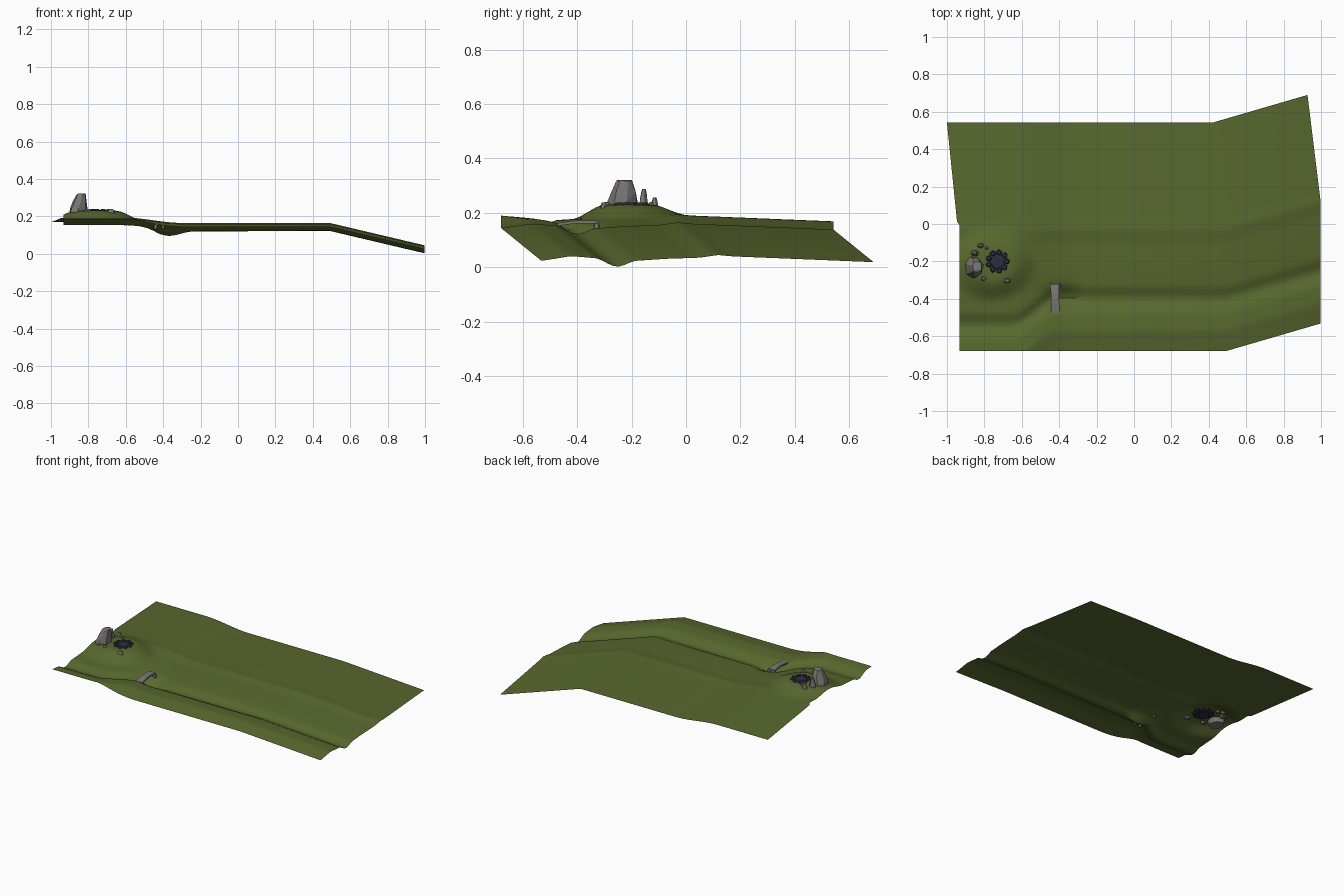
import bpy, bmesh, math, random
from mathutils import Vector

if "Cube" in bpy.data.objects:
    bpy.data.objects.remove(bpy.data.objects["Cube"])

random.seed(4)


def material(name, rgb):
    m = bpy.data.materials.new(name)
    m.diffuse_color = (*rgb, 1)
    m.use_nodes = True
    m.node_tree.nodes["Principled BSDF"].inputs["Base Color"].default_value = m.diffuse_color
    return m


GRASS = material("grass green", (0.098, 0.138, 0.027))
STONE = material("rock grey", (0.19, 0.185, 0.17))
SLAB = material("slab grey", (0.20, 0.19, 0.175))
DARK = material("dark slate", (0.028, 0.027, 0.05))


def finish(name, bm, mat, smooth=None):
    me = bpy.data.meshes.new(name)
    bm.to_mesh(me)
    bm.free()
    ob = bpy.data.objects.new(name, me)
    bpy.context.collection.objects.link(ob)
    me.materials.append(mat)
    if smooth:
        bpy.context.view_layer.objects.active = ob
        ob.select_set(True)
        bpy.ops.object.shade_smooth_by_angle(angle=math.radians(smooth))
        ob.select_set(False)
    return ob


def step(a, b, v):
    t = min(1, max(0, (v - a) / (b - a)))
    return t * t * (3 - 2 * t)


# ---- terrain: cross-section swept along x, bent down at the right end ----
PROFILE = [(-0.70, 0.141), (-0.65, 0.148), (-0.57, 0.161), (-0.47, 0.152), (-0.42, 0.125),
           (-0.39, 0.122), (-0.34, 0.143), (-0.22, 0.151), (-0.10, 0.155), (-0.03, 0.165),
           (0.02, 0.160), (0.56, 0.138)]


def section(y):
    y = min(max(y, -0.70), 0.559)
    for (a, za), (b, zb) in zip(PROFILE, PROFILE[1:]):
        if y <= b:
            return za + (zb - za) * (y - a) / (b - a)


def height(x, y):
    # stream bends towards the front on the left, where the ground is higher
    shift = 0.14 * (1 - step(-0.66, -0.40, x)) * (1 - step(-0.42, 0.02, y))
    z = section(y + shift) + 0.03 * (1 - step(-0.62, -0.30, x))
    # pool beneath the slab bridge
    z -= 0.032 * math.exp(-((x + 0.38) / 0.09) ** 2 - ((y + 0.385) / 0.05) ** 2)
    # flat-topped knoll carrying the rocks
    d = math.hypot((x + 0.76) / 0.12, (y + 0.21) / 0.10)
    k = 1 - step(0.85, 2.1, d)
    return z * (1 - k) + 0.23 * k


bm = bmesh.new()
NY, NX = 60, 44
rows = []
for j in range(NY + 1):
    y = -0.68 + 1.222 * j / NY
    left = -0.932 if y < 0 else -0.945 - 0.055 * y / 0.542
    bend = 0.49 - 0.07 * max(0, y + 0.03) / 0.57
    row = []
    for i in range(NX + 1):
        x = left + (-0.25 - left) * i / NX
        row.append(bm.verts.new((x, y, height(x, y))))
    row.append(bm.verts.new((bend, y, section(y))))
    row.append(bm.verts.new((bend + 0.508, y + 0.148, section(y) - 0.12)))
    rows.append(row)
for a, b in zip(rows, rows[1:]):
    for i in range(len(a) - 1):
        bm.faces.new((a[i], a[i + 1], b[i + 1], b[i]))
finish("hillside", bm, GRASS, 30)


# ---- rocks: convex hulls of jittered, tapering rings ----
def rock(bm, x, y, z0, z1, rx, ry, lean=(0, 0), taper=0.55, sides=7):
    pts = []
    for t, s in ((0, 0.92), (0.3, 1.0), (0.68, (1 + taper) / 2), (1, taper)):
        for k in range(sides):
            a = math.tau * (k + 0.5 * t + random.uniform(-0.2, 0.2)) / sides
            r = s * random.uniform(0.85, 1.05)
            h = z0 + (z1 - z0) * min(1, max(0, t + random.uniform(-0.06, 0.04)))
            pts.append(bm.verts.new((x + lean[0] * t + rx * r * math.cos(a),
                                     y + lean[1] * t + ry * r * math.sin(a), h)))
    out = bmesh.ops.convex_hull(bm, input=pts)
    loose = {v for v in out["geom_interior"] + out["geom_unused"]
             if isinstance(v, bmesh.types.BMVert)}
    bmesh.ops.delete(bm, geom=list(loose), context='VERTS')


bm = bmesh.new()
rock(bm, -0.863, -0.232, 0.200, 0.321, 0.052, 0.062, (0.024, 0.006), 0.52)
finish("standing_rock", bm, STONE)

SMALL = [(-0.853, -0.155, 0.288, 0.024, 0.019, 0.35), (-0.822, -0.115, 0.257, 0.019, 0.016, 0.4),
         (-0.806, -0.292, 0.240, 0.018, 0.015, 0.5), (-0.682, -0.302, 0.238, 0.024, 0.016, 0.5),
         (-0.790, -0.128, 0.240, 0.012, 0.012, 0.5)]
for n, (x, y, top, rx, ry, tp) in enumerate(SMALL):
    bm = bmesh.new()
    rock(bm, x, y, height(x, y) - 0.015, top, rx, ry, (0.004, 0), tp, 6)
    finish(f"small_rock_{n + 1}", bm, STONE)

# ---- dark ring of stones with ash bed ----
bm = bmesh.new()
for k in range(9):
    a = math.tau * k / 9
    rock(bm, -0.73 + 0.049 * math.cos(a), -0.20 + 0.049 * math.sin(a), 0.215, 0.238,
         0.021, 0.021, (0, 0), 0.6, 5)
rock(bm, -0.73, -0.20, 0.22, 0.233, 0.045, 0.045, (0, 0), 0.9, 8)
finish("fire_ring", bm, DARK)

# ---- slab bridge: gently arched plank with end blocks ----
bm = bmesh.new()
N = 6
prev = None
for i in range(N + 1):
    t = i / N
    y = -0.475 + 0.155 * t
    x = -0.419 - 0.006 * t
    zt = 0.162 + 0.006 * math.sin(math.pi * t) + 0.008 * t
    w = 0.025 - 0.004 * math.sin(math.pi * t)
    ring = [bm.verts.new(p) for p in ((x - w, y, zt - 0.011), (x + w, y, zt - 0.011),
                                      (x + w, y, zt), (x - w, y, zt))]
    if prev:
        for k in range(4):
            bm.faces.new((prev[k], prev[(k + 1) % 4], ring[(k + 1) % 4], ring[k]))
    else:
        bm.faces.new(ring)
    prev = ring
bm.faces.new(prev)
bmesh.ops.recalc_face_normals(bm, faces=bm.faces)
finish("slab_bridge", bm, SLAB)

bm = bmesh.new()
for sx in (-1, 1):
    for y, z in ((-0.468, 0.150), (-0.328, 0.158)):
        rock(bm, -0.42 + sx * 0.02, y, z - 0.018, z + 0.004, 0.012, 0.012, (0, 0), 0.7, 5)
finish("bridge_footings", bm, SLAB)
